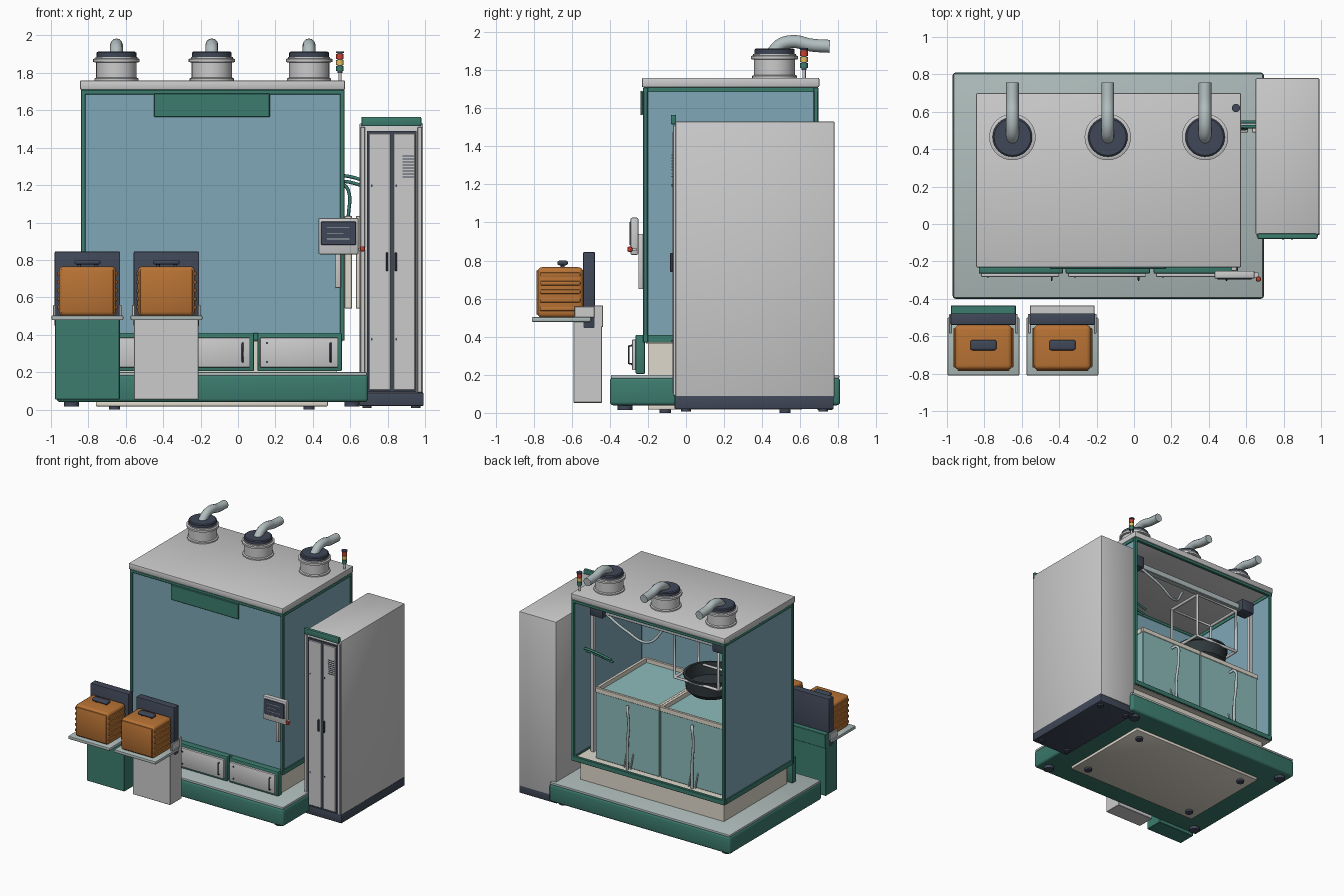
import bpy, bmesh, math
from mathutils import Vector

if "Cube" in bpy.data.objects:
    bpy.data.objects.remove(bpy.data.objects["Cube"])

def mat(name, r, g, b):
    m = bpy.data.materials.new(name)
    m.diffuse_color = (r, g, b, 1)
    m.use_nodes = True
    m.node_tree.nodes["Principled BSDF"].inputs["Base Color"].default_value = m.diffuse_color
    return m

GREEN = mat("green", .045, .20, .155)
GLASS = mat("glass", .21, .39, .47)
WATER = mat("water", .27, .50, .50)
ORANGE = mat("orange", .48, .17, .035)
DARK = mat("dark", .05, .063, .095)
BEIGE = mat("beige", .74, .69, .60)
DECK = mat("deck", .42, .50, .49)
STEEL = mat("steel", .45, .52, .53)
RED = mat("red", .6, .05, .03)
YELLOW = mat("yellow", .75, .50, .12)
BLACK = mat("basket_black", .03, .04, .045)

def finish(name, bm, m):
    bmesh.ops.recalc_face_normals(bm, faces=bm.faces)
    me = bpy.data.meshes.new(name)
    bm.to_mesh(me)
    bm.free()
    me.polygons.foreach_set("use_smooth", [True] * len(me.polygons))
    me.set_sharp_from_angle(angle=math.radians(35))
    if m:
        me.materials.append(m)
    ob = bpy.data.objects.new(name, me)
    bpy.context.collection.objects.link(ob)
    return ob

def box(name, x0, x1, y0, y1, z0, z1, m=None, bev=0, seg=2):
    bm = bmesh.new()
    bmesh.ops.create_cube(bm, size=1)
    for v in bm.verts:
        v.co = Vector(((x0 + x1) / 2 + v.co.x * (x1 - x0), (y0 + y1) / 2 + v.co.y * (y1 - y0),
                       (z0 + z1) / 2 + v.co.z * (z1 - z0)))
    if bev:
        bmesh.ops.bevel(bm, geom=bm.edges[:], offset=bev, segments=seg, profile=.5, affect='EDGES')
    return finish(name, bm, m)

def lathe(name, x, y, prof, m=None, n=32):
    bm = bmesh.new()
    rings = [[bm.verts.new((x + r * math.cos(2 * math.pi * i / n), y + r * math.sin(2 * math.pi * i / n), z))
              for i in range(n)] for r, z in prof]
    for a, b in zip(rings, rings[1:]):
        for i in range(n):
            bm.faces.new((a[i], a[(i + 1) % n], b[(i + 1) % n], b[i]))
    bm.faces.new(rings[0])
    bm.faces.new(rings[-1])
    return finish(name, bm, m)

def cyl(name, x, y, z0, z1, r, m=None, n=24):
    return lathe(name, x, y, [(r, z0), (r, z1)], m, n)

def tube(name, pts, r, m=None, smooth=True):
    cu = bpy.data.curves.new(name, 'CURVE')
    cu.dimensions = '3D'
    cu.bevel_depth, cu.bevel_resolution, cu.resolution_u = r, 4, 8
    cu.use_fill_caps = True
    s = cu.splines.new('BEZIER')
    s.bezier_points.add(len(pts) - 1)
    for p, co in zip(s.bezier_points, pts):
        p.co = co
        p.handle_left_type = p.handle_right_type = 'AUTO' if smooth else 'VECTOR'
    if m:
        cu.materials.append(m)
    bpy.context.collection.objects.link(bpy.data.objects.new(name, cu))

def frame(name, x0, x1, y0, y1, z0, z1, t, m):
    # horizontal rectangular ring of four bars
    box(name + "_front", x0, x1, y0, y0 + t, z0, z1, m, .003, 1)
    box(name + "_back", x0, x1, y1 - t, y1, z0, z1, m, .003, 1)
    box(name + "_left", x0, x0 + t, y0 + t, y1 - t, z0, z1, m)
    box(name + "_right", x1 - t, x1, y0 + t, y1 - t, z0, z1, m)

# base platform, underside plate and feet
box("base_platform", -.97, .695, -.40, .81, .04, .185, GREEN, .018, 3)
box("base_deck", -.965, .69, -.395, .805, .18, .20, DECK, .006)
box("underside_plate", -.76, .48, -.20, .61, .017, .045, BEIGE, .005)
for x in (-.89, .61):
    for y in (-.32, .73):
        cyl("base_foot", x, y, .015, .045, .04, DARK)
for x in (-.66, .38):
    for y in (-.11, .52):
        cyl("plate_foot", x, y, 0, .02, .03, DARK)

# chamber plinth, floor, frame, glass and roof
box("chamber_plinth", -.79, .53, -.20, .63, .195, .365, BEIGE)
box("chamber_floor", -.83, .56, -.21, .68, .365, .395, BEIGE)
for x in (-.84, .545):
    for y in (-.225, .67):
        box("chamber_post", x, x + .025, y, y + .025, .37, 1.71, GREEN, .004, 1)
frame("bottom_rail", -.84, .57, -.225, .695, .37, .41, .025, GREEN)
frame("top_rail", -.84, .57, -.225, .695, 1.685, 1.71, .025, GREEN)
box("front_glass", -.82, .55, -.215, -.203, .40, 1.69, GLASS)
for x in (-.832, .55):
    box("side_glass", x, x + .012, -.205, .675, .40, 1.69, GLASS)
box("roof", -.845, .573, -.232, .70, 1.71, 1.76, None, .008)
box("sign_panel", -.45, .17, -.24, -.225, 1.565, 1.69, GREEN, .003, 1)

# three exhaust stacks
for x in (-.65, -.14, .38):
    y = .465
    lathe("exhaust_stack", x, y, [(.118, 1.755), (.118, 1.77), (.108, 1.775), (.108, 1.855), (.124, 1.858),
                                  (.124, 1.874), (.112, 1.878), (.112, 1.885)])
    lathe("exhaust_cap", x, y, [(.106, 1.88), (.106, 1.908), (.098, 1.914)], DARK)
    tube("exhaust_pipe", [(x, y - .01, 1.89), (x, y + .03, 1.932), (x, y + .10, 1.95), (x, y + .19, 1.932),
                          (x, y + .29, 1.925)], .034, STEEL)

# signal tower
cyl("signal_pole", .545, .62, 1.69, 1.81, .009)
for z, m in ((1.81, GREEN), (1.842, YELLOW), (1.874, RED)):
    cyl("signal_light", .545, .62, z, z + .028, .02, m)
cyl("signal_core", .545, .62, 1.80, 1.91, .014, DARK)
cyl("signal_cap", .545, .62, 1.905, 1.915, .022, DARK)

# front access doors
for x0 in (-.83, -.365, .105):
    x1 = x0 + .45
    box("door_surround", x0, x1, -.265, -.215, .205, .41, GREEN, .006)
    box("access_door", x0 + .013, x1 - .02, -.283, -.26, .225, .385, None, .005)
    tube("door_handle", [(x1 - .06, -.28, .255), (x1 - .06, -.30, .26), (x1 - .06, -.30, .35),
                         (x1 - .06, -.28, .355)], .005, DARK, False)
    for z in (.25, .35):
        box("door_latch", x0 + .045, x0 + .055, -.287, -.28, z, z + .01, DARK)

# control panel on its bracket
box("panel_bracket", .52, .55, -.25, -.222, .65, .94, None, .005)
box("panel_body", .43, .645, -.292, -.25, .83, 1.025, None, .008)
box("panel_screen", .445, .63, -.296, -.288, .88, 1.005, DARK, .002, 1)
for i, w in enumerate((.12, .09, .12)):
    box("screen_line", .475, .475 + w, -.298, -.294, .91 + i * .03, .914 + i * .03, STEEL)
box("stop_mount", .64, .665, -.285, -.26, .85, .865)
box("stop_button", .652, .678, -.308, -.282, .845, .873, RED, .008)

# tall control cabinet
box("cabinet_body", .65, .99, -.055, .78, .08, 1.53, None, .006)
box("cabinet_base", .648, .993, -.06, .775, .02, .09, DARK, .004)
for x in (.69, .95):
    for y in (0, .72):
        cyl("cabinet_foot", x, y, .008, .025, .025, DARK)
box("cabinet_door_seal", .69, .955, -.064, -.05, .095, 1.49, DARK)
for x0, hx in ((.70, .795), (.832, .843)):
    box("cabinet_door", x0, x0 + .115, -.072, -.06, .105, 1.475, None, .003, 1)
    box("cabinet_handle", hx - .005, hx + .007, -.084, -.07, .74, .84, DARK, .003, 1)
    for z in (.37, 1.19):
        box("cabinet_lock", x0 + .01, x0 + .018, -.075, -.07, z, z + .012, DARK)
for x in (.655, .96):
    box("cabinet_front_post", x, x + .025, -.068, -.05, .09, 1.51, None, .003, 1)
box("cabinet_top_trim", .66, .98, -.08, -.052, 1.515, 1.565, GREEN, .006)
for i in range(8):
    box("vent_slot", .88, .94, -.075, -.07, 1.24 + i * .016, 1.245 + i * .016, DARK)

# ducts and hoses between chamber and cabinet
for x in (.57, .63):
    box("cable_duct", x, x + .04, .49, .53, .54, 1.035, BEIGE, .003, 1)
for i, y in enumerate((.52, .545)):
    z = 1.21 + i * .03
    tube("green_hose", [(.32, y - .02, z - .03), (.55, y, z + .01), (.62, y, z), (.70, y, z - .03)], .009, GREEN)
tube("drop_hose", [(.55, .51, 1.22), (.59, .51, 1.17), (.59, .51, 1.03)], .009, GREEN)

# two wash tanks with rims and back drain pipes
for x0 in (-.77, -.175):
    x1, xm = x0 + .585, x0 + .27
    box("tank", x0, x1, -.06, .60, .395, .95, WATER, .004, 1)
    frame("tank_rim", x0 - .004, x1 + .004, -.064, .604, .945, .985, .022, BEIGE)
    tube("drain_pipe", [(xm + .02, .60, .90), (xm, .635, .91), (xm - .015, .64, .80), (xm, .635, .60),
                        (xm, .635, .40)], .011, STEEL)
    for dx in (-.03, .03):
        tube("drain_bracket", [(xm + dx, .60, .52), (xm + dx, .635, .41)], .006, STEEL)

# overhead rail, carriage frame and basket
box("rail_beam", -.76, .49, .48, .53, 1.57, 1.62, STEEL, .004, 1)
for x in (-.76, .37):
    box("rail_motor", x, x + .12, .46, .57, 1.55, 1.65, DARK, .01)
for x in (-.77, .50):
    box("rail_column", x - .015, x + .015, .49, .52, .395, 1.60)
tube("rail_cable", [(.38, .52, 1.58), (.18, .53, 1.49), (0, .50, 1.43), (-.12, .45, 1.56)], .01, STEEL)
bx, by = -.44, .30
for y in (by - .12, by + .19):
    tube("carriage_frame", [(bx - .20, y, 1.20), (bx - .20, y, 1.57), (bx + .20, y, 1.57), (bx + .20, y, 1.20),
                            (bx - .20, y, 1.20)], .012, None, False)
for x in (bx - .20, bx + .20):
    for z in (1.20, 1.57):
        tube("carriage_link", [(x, by - .12, z), (x, by + .19, z)], .012)
lathe("wash_basket", bx, by, [(.15, 1.06), (.19, 1.10), (.20, 1.20), (.21, 1.205), (.21, 1.22), (.19, 1.22),
                              (.18, 1.12)], BLACK, 40)

# two bin stations on pedestals
for cx, m in ((-.805, GREEN), (-.383, None)):
    box("pedestal", cx - .173, cx + .173, -.59, -.44, .053, .49, m, .003, 1)
    box("pedestal_back", cx - .173, cx + .173, -.49, -.435, .45, .565, m, .003, 1)
    box("bin_tray", cx - .192, cx + .192, -.81, -.50, .478, .503, DECK, .006)
    for x in (cx - .183, cx + .168):
        box("tray_side", x, x + .015, -.585, -.48, .50, .56, None, .003, 1)
    box("bin_backboard", cx - .175, cx + .175, -.54, -.478, .445, .845, DARK, .006)
    box("bin", cx - .153, cx + .153, -.78, -.54, .50, .765, ORANGE, .025, 4)
    box("bin_front_plate", cx - .14, cx + .14, -.786, -.77, .515, .75, ORANGE, .007)
    for i in range(5):
        z = .535 + i * .045
        box("bin_rib", cx - .16, cx + .16, -.768, -.555, z, z + .022, ORANGE, .006)
    box("bin_handle", cx - .07, cx + .07, -.675, -.62, .775, .80, DARK, .011, 3)
    for dx in (-.045, .045):
        cyl("handle_stem", cx + dx, -.648, .755, .785, .01, DARK, 12)
